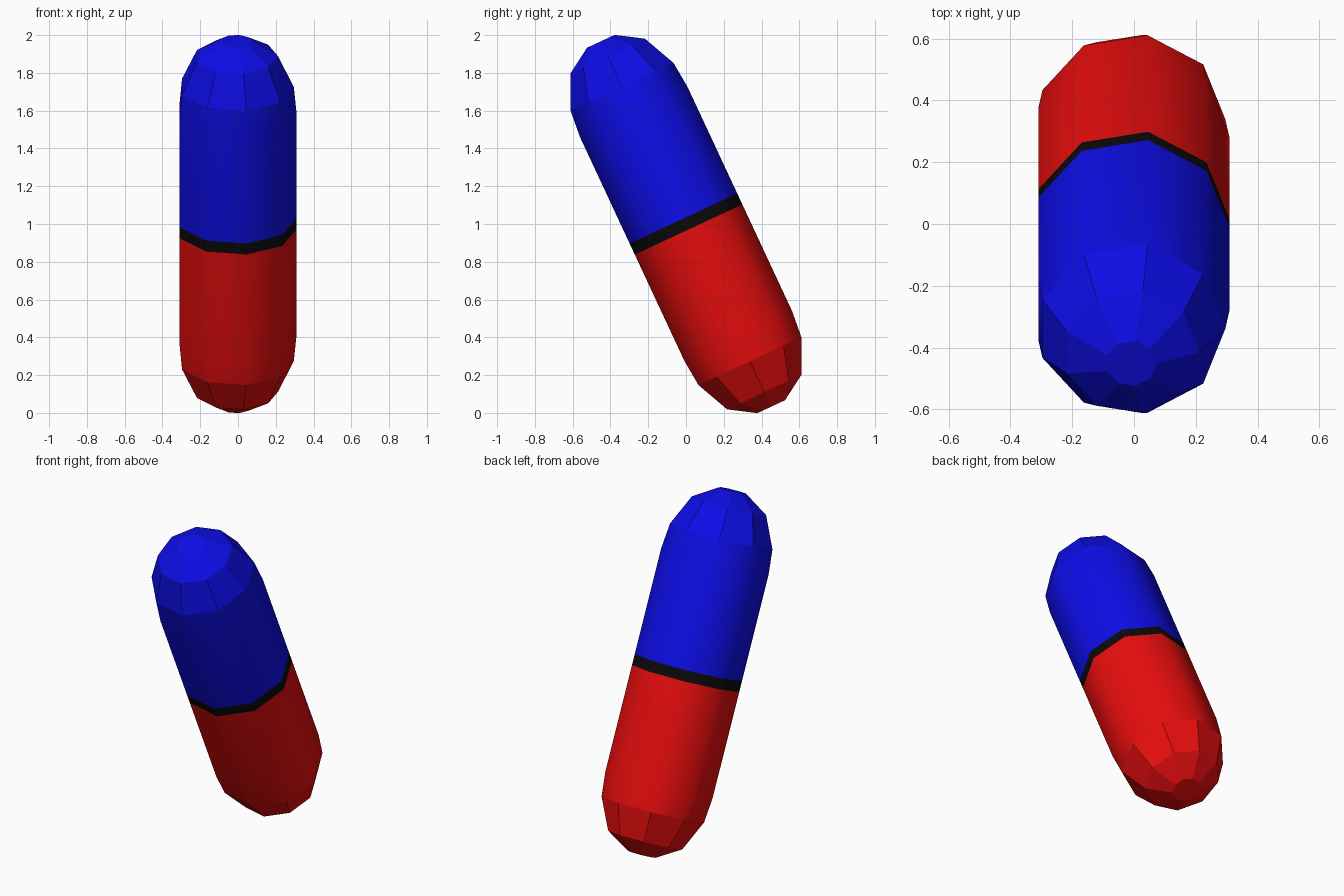
import bpy, bmesh, math
from mathutils import Matrix

if "Cube" in bpy.data.objects:
    bpy.data.objects.remove(bpy.data.objects["Cube"])

SIDES = 9
TILT = Matrix.Translation((-0.0096, 0, 1)) @ Matrix.Rotation(math.radians(25), 4, 'X')


def material(name, rgb):
    m = bpy.data.materials.new(name)
    m.diffuse_color = (*rgb, 1)
    m.use_nodes = True
    m.node_tree.nodes["Principled BSDF"].inputs["Base Color"].default_value = m.diffuse_color
    return m


def lathe(name, profile, mat, capped):
    """Nine-sided turned part from (height, radius) rings, tilted into place."""
    bm = bmesh.new()
    rings = [[bm.verts.new((r * math.cos(math.tau * k / SIDES),
                            r * math.sin(math.tau * k / SIDES), h))
              for k in range(SIDES)] for h, r in profile]
    for i, (lo, hi) in enumerate(zip(rings, rings[1:])):
        for k in range(SIDES):
            n = (k + 1) % SIDES
            f = bm.faces.new((lo[k], lo[n], hi[n], hi[k]))
            f.smooth = i < 2          # tube is smooth, rounded end is faceted
    if capped:
        bm.faces.new(rings[-1])
    bmesh.ops.recalc_face_normals(bm, faces=bm.faces)
    # keep a crisp edge where the tube meets the faceted end
    for e in bm.edges:
        if len(e.link_faces) == 2 and e.link_faces[0].smooth != e.link_faces[1].smooth:
            e.smooth = False
    me = bpy.data.meshes.new(name)
    bm.to_mesh(me)
    bm.free()
    me.materials.append(mat)
    ob = bpy.data.objects.new(name, me)
    bpy.context.collection.objects.link(ob)
    return ob


blue = material("blue", (0.004, 0.004, 0.8))
red = material("red", (0.8, 0.004, 0.004))
black = material("black", (0.003, 0.003, 0.003))

# Capsule halves: straight tube, slight taper, faceted rounded end
half = [(0.032, 0.319), (0.655, 0.319), (0.801, 0.305), (0.981, 0.221), (1.067, 0.082)]
upper = lathe("upper_half", half, blue, True)
upper.matrix_world = TILT
lower = lathe("lower_half", half, red, True)
lower.data.transform(Matrix.Scale(-1, 4, (0, 0, 1)))
lower.data.flip_normals()
lower.matrix_world = TILT

# Dark band around the joint
band = lathe("middle_band", [(-0.032, 0.319), (0.032, 0.319)], black, False)
band.matrix_world = TILT
